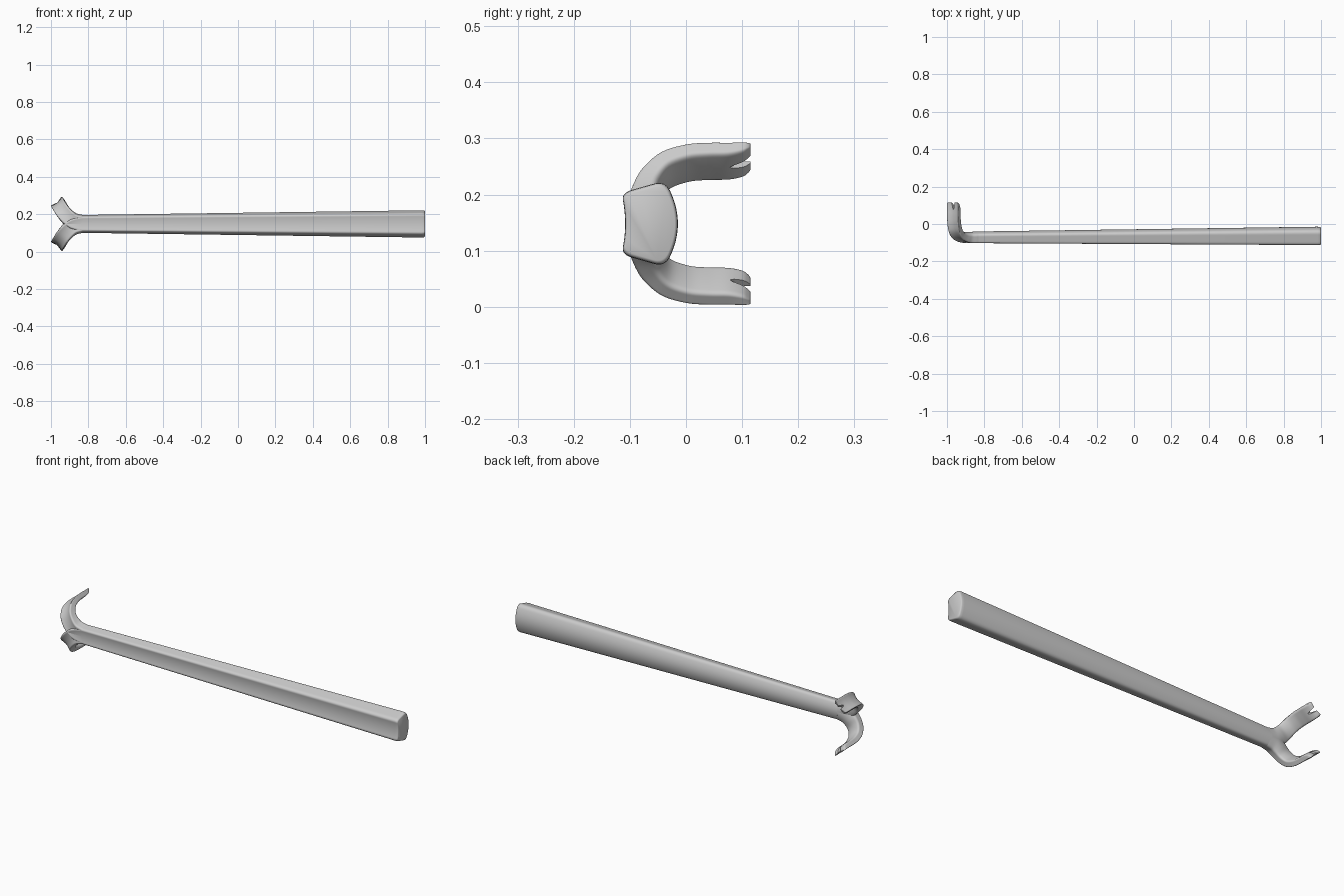
import bpy, bmesh
from math import sin, cos, radians
from mathutils import Vector

if "Cube" in bpy.data.objects:
    bpy.data.objects.remove(bpy.data.objects["Cube"])

ZC = 0.148  # height of the symmetry plane


def profile(w, wb, t, c, b):
    """Rounded section: hollow front of half width w, bulging back of half width wb."""
    half = [(0, -c), (.5 * w, -.75 * c), (w, 0), (.5 * (w + wb), -.5 * t),
            (wb, -t), (.5 * wb, -t - .75 * b), (0, -t - b)]
    pts = [Vector(p) for p in half + [(-x, y) for x, y in half[-2:0:-1]]]
    for _ in range(3):  # corner cutting
        nxt = pts[1:] + pts[:1]
        pts = [q for p, n in zip(pts, nxt) for q in (p * .75 + n * .25, p * .25 + n * .75)]
    return pts


def ring(x, y, z, alpha, theta, w, wb, t, c, b):
    """Place a section: alpha turns it about y, theta bends it toward +y."""
    a, th = radians(alpha), radians(theta)
    u = Vector((sin(a), 0, cos(a)))
    d = Vector((-cos(a), 0, sin(a)))
    n = d * sin(th) - Vector((0, cos(th), 0))
    return [Vector((x, y, z)) + u * p.x + n * p.y for p in profile(w, wb, t, c, b)]


def shrink(r, f, offset):
    mid = sum(r, Vector()) / len(r)
    return [mid + (p - mid) * f + Vector(offset) for p in r]


def build(name, rings, sign=1):
    bm = bmesh.new()
    vs = [[bm.verts.new((p.x, p.y, ZC + sign * (p.z - ZC))) for p in r] for r in rings]
    k = len(vs[0])
    for a, b in zip(vs, vs[1:]):
        for i in range(k):
            j = (i + 1) % k
            bm.faces.new((a[i], a[j], b[j], b[i]))
    bm.faces.new(vs[0])
    bm.faces.new(vs[-1])
    bmesh.ops.recalc_face_normals(bm, faces=bm.faces)
    me = bpy.data.meshes.new(name)
    bm.to_mesh(me)
    bm.free()
    ob = bpy.data.objects.new(name, me)
    bpy.context.collection.objects.link(ob)
    return ob


def activate(ob):
    bpy.ops.object.select_all(action='DESELECT')
    ob.select_set(True)
    bpy.context.view_layer.objects.active = ob


def smooth(ob, angle=50):
    activate(ob)
    bpy.ops.object.shade_smooth_by_angle(angle=radians(angle))


def spline(st, steps=5):
    """Catmull-Rom through the stations."""
    out = []
    for i in range(len(st) - 1):
        p0, p1, p2, p3 = st[max(i - 1, 0)], st[i], st[i + 1], st[min(i + 2, len(st) - 1)]
        for s in range(steps):
            t = s / steps
            out.append([.5 * (2 * b + (c - a) * t + (2 * a - 5 * b + 4 * c - d) * t * t
                              + (3 * b - a - 3 * c + d) * t ** 3)
                        for a, b, c, d in zip(p0, p1, p2, p3)])
    return out + [st[-1]]


# Tapered bar with softly rounded butt end
small = ring(-.845, -.104, ZC, 0, 0, .038, .050, .048, .005, .017)
big = ring(.982, -.115, ZC, 0, 0, .055, .077, .078, .007, .024)
smooth(build("bar", [small, big, shrink(big, .985, (.011, 0, 0)),
                     shrink(big, .955, (.016, 0, 0)), shrink(big, .90, (.018, 0, 0))]))

# Prong: x, y, z, turn, bend, outer half width, inner half width, thickness, hollow, bulge
stations = [
    (-.830, -.104, .148, 0, 0, .038, .050, .048, .005, .017),
    (-.880, -.104, .161, 25, 0, .038, .048, .047, .006, .016),
    (-.915, -.098, .189, 42, 16, .038, .044, .044, .007, .014),
    (-.945, -.080, .224, 48, 40, .038, .041, .038, .008, .010),
    (-.963, -.045, .254, 50, 65, .039, .039, .033, .009, .006),
    (-.970, .000, .267, 50, 84, .040, .038, .030, .010, .003),
    (-.972, .040, .270, 50, 90, .040, .038, .029, .010, .002),
    (-.972, .075, .270, 50, 90, .040, .038, .028, .010, .001),
    (-.972, .100, .270, 50, 90, .040, .037, .022, .009, 0),
    (-.972, .111, .270, 50, 90, .038, .034, .014, .008, 0),
    (-.972, .115, .270, 50, 90, .035, .030, .009, .007, 0),
]
rings = [ring(*s) for s in spline(stations)]

# V-shaped notch in each claw tip
a = radians(50)
U, D = Vector((sin(a), 0, cos(a))), Vector((-cos(a), 0, sin(a)))
tip = Vector((-.972, 0, .270))
notch = [[tip + U * w + D * d + Vector((0, y, 0))
          for w, y in ((-.013, .13), (-.004, .085), (0, .078), (.004, .085), (.013, .13))]
         for d in (-.07, .04)]

for name, sign in (("upper_prong", 1), ("lower_prong", -1)):
    prong = build(name, rings, sign)
    cutter = build("notch_cutter", notch, sign)
    cutter.hide_render = True
    mod = prong.modifiers.new("notch", 'BOOLEAN')
    mod.operation, mod.solver, mod.object = 'DIFFERENCE', 'EXACT', cutter
    activate(prong)
    bpy.ops.object.modifier_apply(modifier=mod.name)
    bpy.data.objects.remove(cutter)
    smooth(prong)
